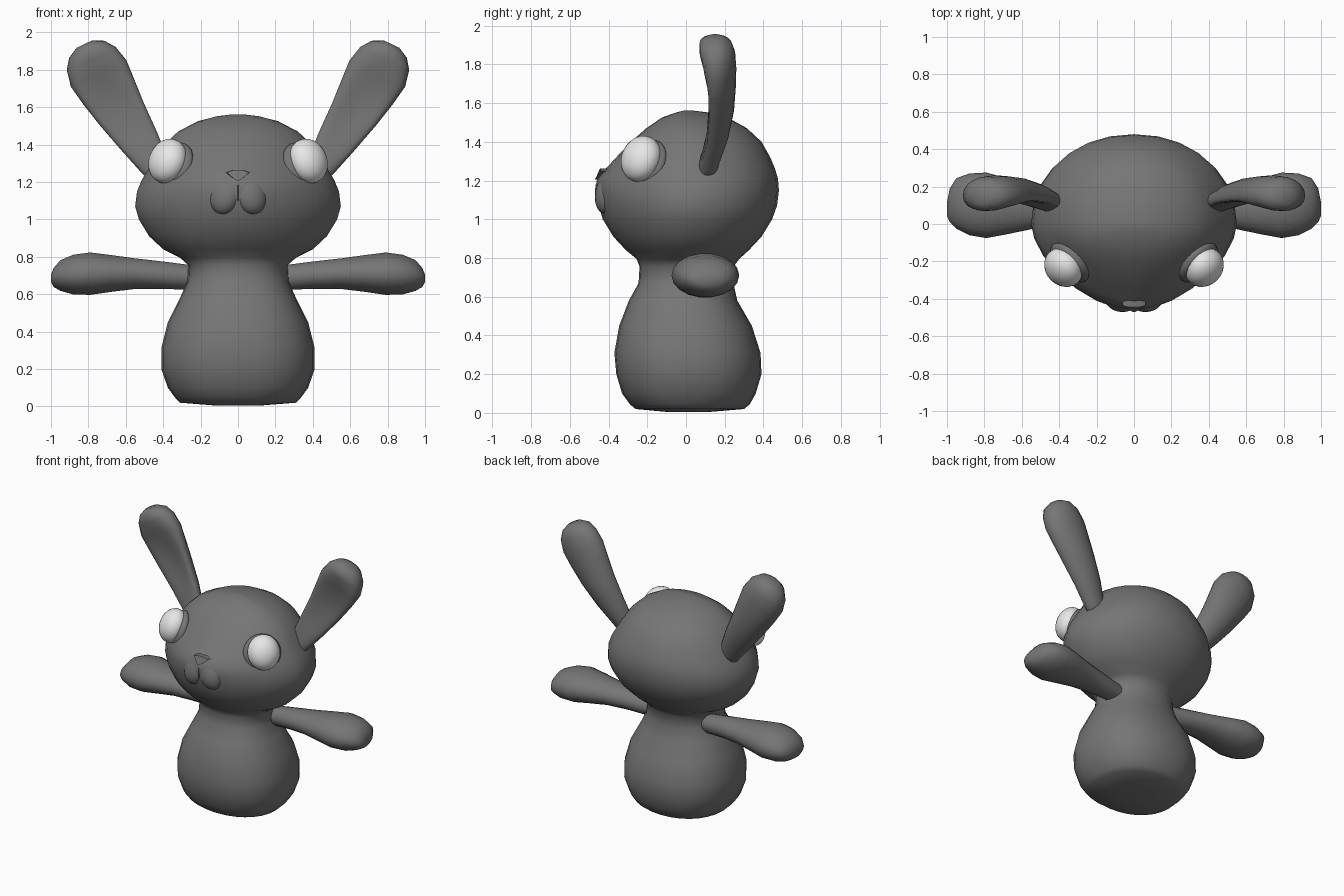
import bpy, bmesh, math
from mathutils import Vector, Matrix


def material(name, value):
    m = bpy.data.materials.new(name)
    m.diffuse_color = (value, value, value, 1)
    return m


GREY = material("dark grey", 0.18)
WHITE = material("white", 0.8)


def finish(name, bm, mat, angle=60):
    bmesh.ops.recalc_face_normals(bm, faces=bm.faces)
    me = bpy.data.meshes.new(name)
    bm.to_mesh(me)
    bm.free()
    ob = bpy.data.objects.new(name, me)
    bpy.context.collection.objects.link(ob)
    me.materials.append(mat)
    bpy.ops.object.select_all(action='DESELECT')
    ob.select_set(True)
    bpy.context.view_layer.objects.active = ob
    bpy.ops.object.shade_smooth_by_angle(angle=math.radians(angle))
    return ob


def loft(name, rings, mat):
    """Skin a list of closed point rings and cap both ends."""
    bm = bmesh.new()
    loops = [[bm.verts.new(p) for p in r] for r in rings]
    n = len(loops[0])
    for a, b in zip(loops, loops[1:]):
        for i in range(n):
            j = (i + 1) % n
            bm.faces.new((a[i], a[j], b[j], b[i]))
    bm.faces.new(loops[0])
    bm.faces.new(loops[-1])
    return finish(name, bm, mat, 75)


def ellipsoid(name, centre, radii, mat, turn=0, lean=0, tilt=0, seg=20):
    bm = bmesh.new()
    bmesh.ops.create_uvsphere(bm, u_segments=seg, v_segments=seg // 2 + 2, radius=1)
    bm.transform(Matrix.Translation(centre) @ Matrix.Rotation(turn, 4, 'Z')
                 @ Matrix.Rotation(lean, 4, 'X') @ Matrix.Rotation(tilt, 4, 'Y')
                 @ Matrix.Diagonal((*radii, 1)))
    return finish(name, bm, mat)


def spow(v, e):
    return math.copysign(abs(v) ** e, v)


# Body and head as one skin: z, half width, front depth, back depth, front and back roundness
PROFILE = [
    (0.005, 0.12, 0.10, 0.12, 2, 2), (0.02, 0.31, 0.26, 0.30, 2.2, 2.2), (0.045, 0.335, 0.29, 0.33, 2.3, 2.3),
    (0.10, 0.375, 0.33, 0.36, 2.3, 2.3), (0.20, 0.41, 0.36, 0.39, 2.3, 2.3), (0.31, 0.41, 0.37, 0.385, 2.3, 2.3),
    (0.45, 0.375, 0.345, 0.34, 2.3, 2.3), (0.58, 0.31, 0.295, 0.265, 2.3, 2.3), (0.67, 0.27, 0.245, 0.245, 2.2, 2.2),
    (0.755, 0.265, 0.24, 0.245, 2.1, 2.1), (0.795, 0.31, 0.255, 0.275, 2, 2.1), (0.84, 0.40, 0.31, 0.325, 1.9, 2.1),
    (0.91, 0.475, 0.375, 0.39, 1.8, 2.1), (1.0, 0.53, 0.43, 0.445, 1.7, 2.1), (1.07, 0.55, 0.45, 0.47, 1.7, 2.1),
    (1.15, 0.54, 0.465, 0.48, 1.68, 2.1), (1.21, 0.515, 0.46, 0.475, 1.65, 2.1), (1.26, 0.485, 0.415, 0.46, 1.7, 2.1),
    (1.32, 0.45, 0.36, 0.435, 1.75, 2.1), (1.40, 0.395, 0.285, 0.39, 1.8, 2.1), (1.47, 0.32, 0.205, 0.315, 1.9, 2.1),
    (1.525, 0.215, 0.125, 0.215, 2, 2), (1.552, 0.11, 0.05, 0.11, 2, 2), (1.562, 0.03, 0.01, 0.03, 2, 2)]


def skin_ring(z, w, front, back, p, q):
    pts = []
    for i in range(28):
        t = 2 * math.pi * i / 28
        c, s = math.cos(t), math.sin(t)
        e = 2 / (p if s < 0 else q)
        pts.append((w * spow(c, e), (front if s < 0 else back) * spow(s, e), z))
    return pts


loft("body_and_head", [skin_ring(*r) for r in PROFILE], GREY)

# Arm: x, centre y, centre z, half depth, half height
ARM = [(0.18, 0.08, 0.69, 0.05, 0.05), (0.26, 0.08, 0.69, 0.07, 0.068), (0.40, 0.085, 0.702, 0.09, 0.074),
       (0.55, 0.09, 0.71, 0.118, 0.083), (0.68, 0.095, 0.711, 0.15, 0.10), (0.79, 0.10, 0.71, 0.175, 0.115),
       (0.88, 0.105, 0.705, 0.165, 0.108), (0.95, 0.11, 0.70, 0.135, 0.083), (0.985, 0.10, 0.69, 0.09, 0.052),
       (1.0, 0.08, 0.685, 0.035, 0.02)]

# Ear: centre x, y, z, half width, back depth, front depth, dent in the front
EAR = [(0.38, 0.10, 1.18, 0.05, 0.04, 0.04, 0), (0.445, 0.11, 1.285, 0.08, 0.06, 0.05, 0.005),
       (0.53, 0.13, 1.42, 0.108, 0.088, 0.06, 0.04), (0.62, 0.14, 1.56, 0.132, 0.108, 0.075, 0.065),
       (0.69, 0.145, 1.68, 0.152, 0.112, 0.09, 0.07), (0.745, 0.15, 1.78, 0.165, 0.11, 0.11, 0.055),
       (0.785, 0.152, 1.86, 0.145, 0.102, 0.11, 0.028), (0.808, 0.15, 1.91, 0.105, 0.085, 0.09, 0.01),
       (0.822, 0.15, 1.937, 0.045, 0.04, 0.045, 0)]
ACROSS = Vector((0.90, 0, -0.43))

for side, label in ((1, "left"), (-1, "right")):
    rings = []
    for x, y, z, dy, dz in ARM:
        rings.append([(side * x, y + dy * math.cos(2 * math.pi * i / 18),
                       z + dz * math.sin(2 * math.pi * i / 18)) for i in range(18)])
    loft(label + "_arm", rings, GREY)

    rings = []
    for x, y, z, w, back, front, dent in EAR:
        ring = []
        for i in range(20):
            c, s = math.cos(2 * math.pi * i / 20), math.sin(2 * math.pi * i / 20)
            dy = back * s if s > 0 else front * s + dent * max(0, -s) ** 2
            p = Vector((x, y + dy, z)) + ACROSS * (w * c)
            ring.append((side * p.x, p.y, p.z))
        rings.append(ring)
    loft(label + "_ear", rings, GREY)

    # Eyeball facing out and slightly up, in a low lid
    turn = side * math.radians(46)
    lean = math.radians(-22)
    ellipsoid(label + "_eye", (side * 0.376, -0.232, 1.312), (0.112, 0.092, 0.123), WHITE, turn, lean, 0, 24)
    ellipsoid(label + "_eyelid", (side * 0.343, -0.205, 1.288), (0.132, 0.055, 0.132), GREY, turn, lean)
    # Muzzle lobe, fading into the face at the top
    ellipsoid(label + "_muzzle", (side * 0.066, -0.40, 1.135), (0.088, 0.068, 0.112), GREY,
              side * 0.2, math.radians(-14), side * -0.25)

# Nose: small wedge, wide at the top
bm = bmesh.new()
outline = [(-0.066, 1.25), (-0.03, 1.263), (0.03, 1.263), (0.066, 1.25), (0.02, 1.215), (0, 1.205), (-0.02, 1.215)]
front = [bm.verts.new((x * 0.9, -0.472 + abs(x) * 0.35 + max(0, z - 1.22) * 0.4, z)) for x, z in outline]
rear = [bm.verts.new((x, -0.40, z)) for x, z in outline]
bm.faces.new(front)
bm.faces.new(rear)
for i in range(7):
    j = (i + 1) % 7
    bm.faces.new((front[i], front[j], rear[j], rear[i]))
finish("nose", bm, GREY, 35)

# Ridge between nose and mouth
ellipsoid("lip_ridge", (0, -0.43, 1.15), (0.006, 0.04, 0.07), GREY, 0, 0, 0, 12)
